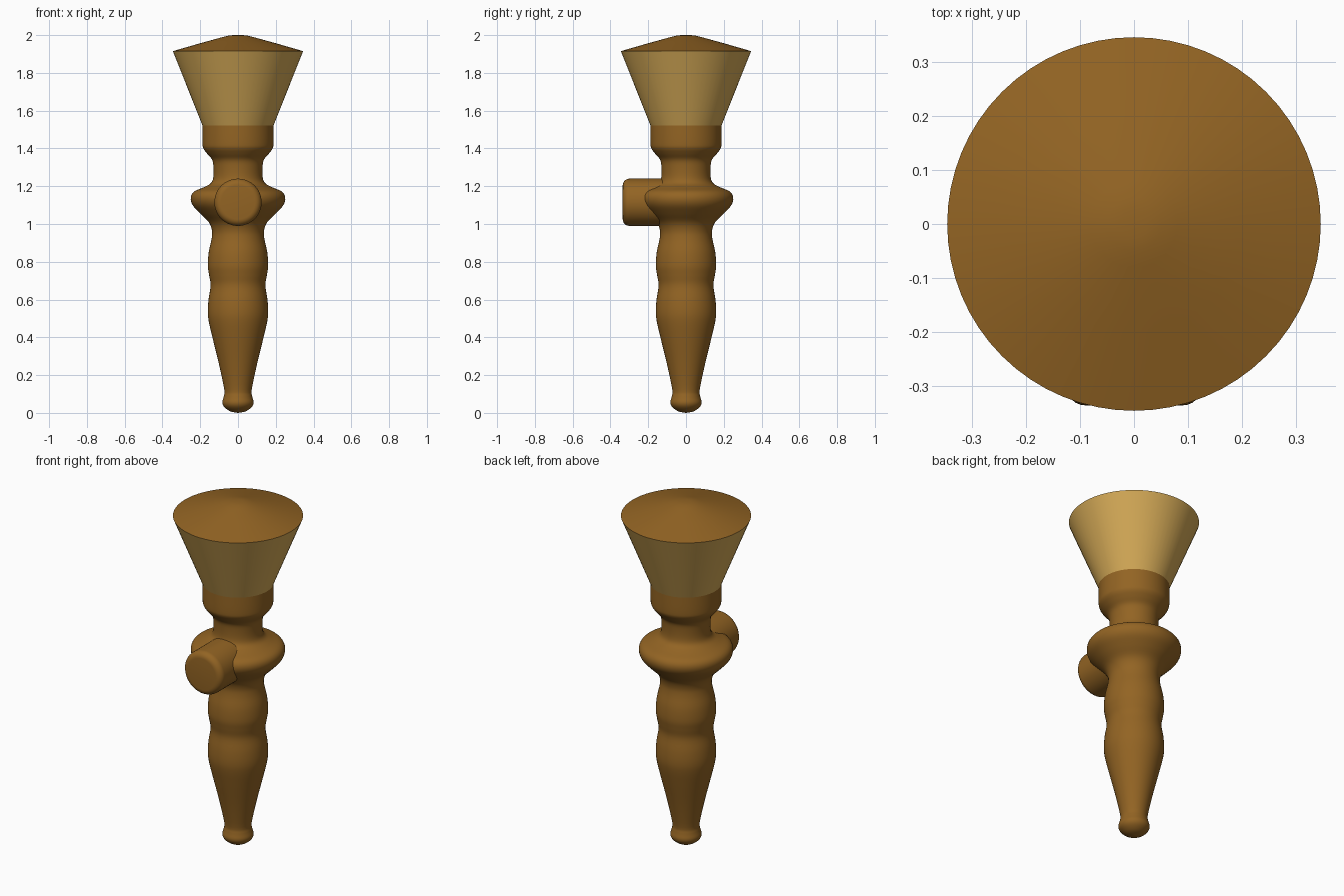
import bpy, bmesh, math
from mathutils import Matrix

if "Cube" in bpy.data.objects:
    bpy.data.objects.remove(bpy.data.objects["Cube"])

SEG = 64


def material(name, rgb):
    m = bpy.data.materials.new(name)
    m.diffuse_color = (*rgb, 1)
    m.use_nodes = True
    m.node_tree.nodes["Principled BSDF"].inputs["Base Color"].default_value = m.diffuse_color
    return m


def smooth_profile(pts, steps=4):
    """Catmull-Rom curve through (radius, height) points."""
    p = [pts[0]] + pts + [pts[-1]]
    out = []
    for i in range(1, len(p) - 2):
        for s in range(steps):
            t = s / steps
            out.append(tuple(
                0.5 * (2 * b + (c - a) * t + (2 * a - 5 * b + 4 * c - d) * t * t
                       + (3 * b - a - 3 * c + d) * t ** 3)
                for a, b, c, d in zip(p[i - 1], p[i], p[i + 1], p[i + 2])))
    return out + [pts[-1]]


def lathe(name, profile, mat, matrix=Matrix()):
    bm = bmesh.new()
    verts = [bm.verts.new((max(r, 0), 0, z)) for r, z in profile]
    edges = [bm.edges.new(e) for e in zip(verts, verts[1:])]
    bmesh.ops.spin(bm, geom=verts + edges, cent=(0, 0, 0), axis=(0, 0, 1),
                   angle=2 * math.pi, steps=SEG, use_duplicate=False)
    bmesh.ops.remove_doubles(bm, verts=bm.verts[:], dist=1e-4)
    bmesh.ops.recalc_face_normals(bm, faces=bm.faces[:])
    bm.transform(matrix)
    me = bpy.data.meshes.new(name)
    bm.to_mesh(me)
    bm.free()
    me.materials.append(mat)
    ob = bpy.data.objects.new(name, me)
    bpy.context.collection.objects.link(ob)
    bpy.ops.object.select_all(action='DESELECT')
    ob.select_set(True)
    bpy.context.view_layer.objects.active = ob
    bpy.ops.object.shade_smooth_by_angle(angle=math.radians(35))
    return ob


wood = material("brown wood", (0.29, 0.127, 0.017))
tan = material("light tan", (0.66, 0.40, 0.095))

# Turned handle with foot, grip swells, collar ring and socket
handle = [(0, 0), (0.04, 0.008), (0.072, 0.03), (0.083, 0.055), (0.075, 0.088),
          (0.073, 0.125), (0.10, 0.255), (0.133, 0.39), (0.154, 0.48),
          (0.16, 0.535), (0.156, 0.60), (0.145, 0.675), (0.153, 0.73),
          (0.16, 0.78), (0.155, 0.85), (0.14, 0.92), (0.138, 0.965),
          (0.155, 1.01), (0.20, 1.055), (0.24, 1.10), (0.25, 1.14),
          (0.232, 1.172), (0.18, 1.195), (0.145, 1.215), (0.131, 1.245),
          (0.13, 1.30), (0.137, 1.34), (0.163, 1.372), (0.183, 1.40),
          (0.188, 1.43), (0.188, 1.525)]
lathe("handle", smooth_profile(handle), wood)

# Flared cup
lathe("flared_cup", [(0.188, 1.522), (0.345, 1.915)], tan)

# Shallow domed lid
lathe("lid", [(0.345, 1.915), (0.20, 1.957), (0.08, 1.99), (0.05, 1.997),
              (0.025, 2.0), (0, 2.0)], wood)

# Rounded knob on the front of the collar
R, L, B = 0.125, 0.335, 0.035
rim = [(R - B + B * math.cos(a), L - B + B * math.sin(a))
       for a in (math.radians(15 * i) for i in range(7))]
lathe("front_knob", [(R, 0.05)] + rim + [(0, L)], wood,
      Matrix.Translation((0, 0, 1.115)) @ Matrix.Rotation(math.pi / 2, 4, 'X'))
